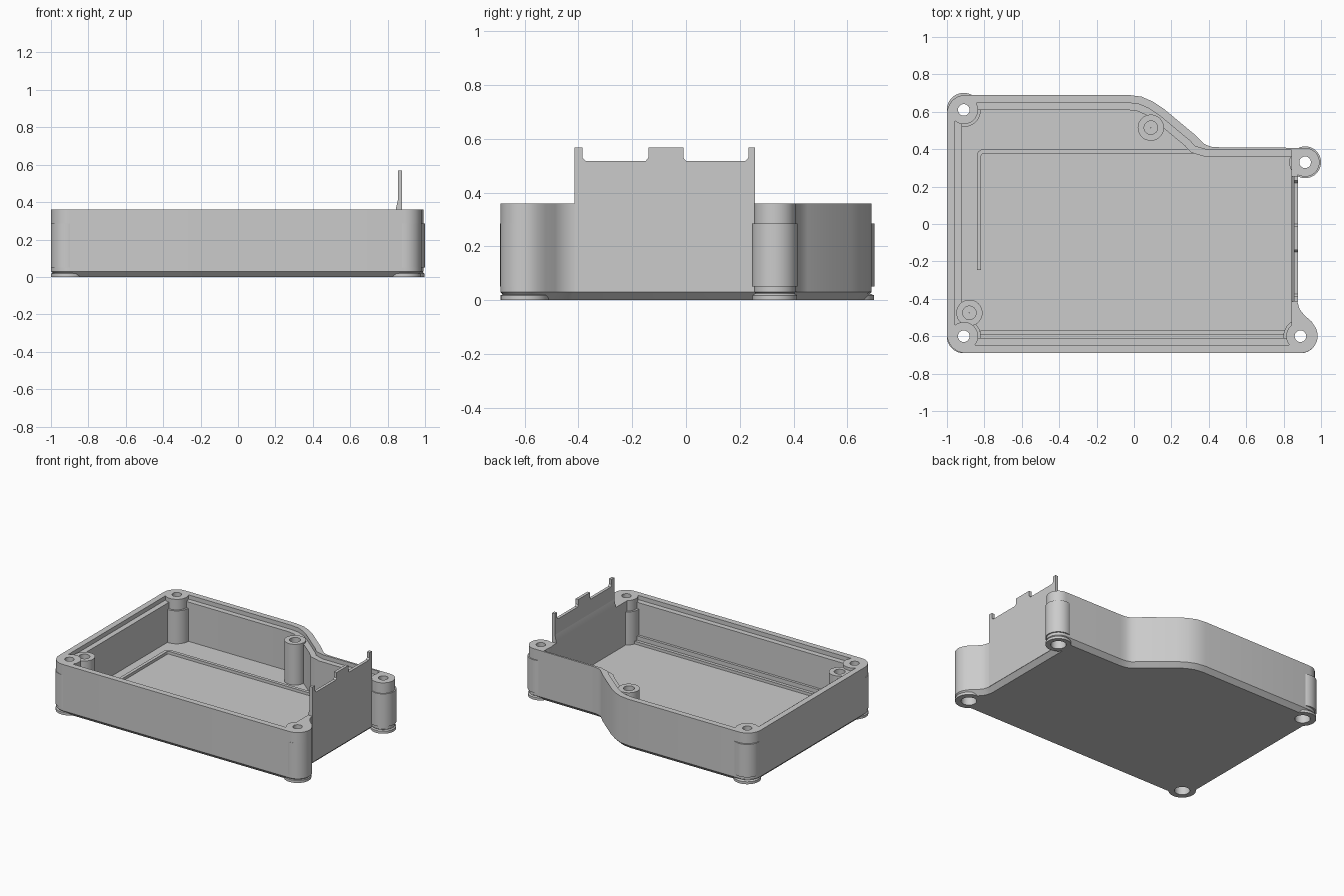
import bpy
import bmesh
import math
from mathutils import Vector

if "Cube" in bpy.data.objects:
    bpy.data.objects.remove(bpy.data.objects["Cube"], do_unlink=True)

grey = bpy.data.materials.new("plain grey")
grey.use_nodes = True
COLOUR = (0.6, 0.6, 0.6, 1)
grey.diffuse_color = COLOUR
grey.node_tree.nodes["Principled BSDF"].inputs["Base Color"].default_value = COLOUR

TOP, FLOOR, LEDGE = 0.36, 0.05, 0.33
PANEL_IN, PANEL_OUT = 0.843, 0.877
parts = []


def finish(name, bm):
    bmesh.ops.recalc_face_normals(bm, faces=bm.faces)
    mesh = bpy.data.meshes.new(name)
    bm.to_mesh(mesh)
    bm.free()
    mesh.materials.append(grey)
    obj = bpy.data.objects.new(name, mesh)
    bpy.context.collection.objects.link(obj)
    parts.append(obj)
    return obj


def loft(name, loops):
    """Closed solid through loops of equal point count."""
    bm = bmesh.new()
    rings = [[bm.verts.new(p) for p in loop] for loop in loops]
    n = len(rings[0])
    for a, b in zip(rings, rings[1:]):
        for i in range(n):
            j = (i + 1) % n
            bm.faces.new((a[i], a[j], b[j], b[i]))
    bm.faces.new(rings[0][::-1])
    bm.faces.new(rings[-1])
    return finish(name, bm)


def at_z(points, z):
    return [(x, y, z) for x, y in points]


def prism(name, points, z0, z1):
    return loft(name, [at_z(points, z0), at_z(points, z1)])


def box(name, x0, x1, y0, y1, z0, z1):
    return prism(name, [(x0, y0), (x1, y0), (x1, y1), (x0, y1)], z0, z1)


def arc(cx, cy, r, a0, a1, n=12):
    angles = [math.radians(a0 + (a1 - a0) * i / n) for i in range(n + 1)]
    return [(cx + r * math.cos(a), cy + r * math.sin(a)) for a in angles]


def lathe(name, x, y, profile, n=40):
    """Revolve a closed (radius, z) profile around a vertical axis."""
    bm = bmesh.new()
    rings = [[bm.verts.new((px, py, z)) for px, py in arc(x, y, r, 0, 360, n)[:-1]]
             for r, z in profile]
    for a, b in zip(rings, rings[1:] + rings[:1]):
        for i in range(n):
            j = (i + 1) % n
            bm.faces.new((a[i], a[j], b[j], b[i]))
    return finish(name, bm)


def inset(points, d):
    """Mitred inward offset of a counter-clockwise outline."""
    result = []
    for i, p in enumerate(points):
        p, a, b = Vector(p), Vector(points[i - 1]), Vector(points[(i + 1) % len(points)])
        u, v = (p - a).normalized(), (b - p).normalized()
        n1, n2 = Vector((-u.y, u.x)), Vector((-v.y, v.x))
        q = p + (n1 + n2) * (d / (1 + n1.dot(n2)))
        result.append((q.x, q.y))
    return result


# Outline of the case: stepped back edge, screw lugs on the right
slope = [(0.35, 0.452), (0.325, 0.478), (0.25, 0.54), (0.16, 0.615), (0.1, 0.655),
         (0.04, 0.681), (-0.03, 0.69)]
left_end = arc(-0.9, 0.59, 0.1, 90, 180) + arc(-0.9, -0.59, 0.1, 180, 270)
outline = (left_end + arc(0.89, -0.598, 0.092, -90, 30)
           + [(0.95, -0.522), (0.91, -0.487), (0.885, -0.455), (0.875, -0.42), (0.875, 0.262)]
           + arc(0.915, 0.33, 0.077, -110, 90, 20)
           + [(0.46, 0.41), (0.415, 0.413), (0.38, 0.425)] + slope)
body = loft("case_body", [at_z(inset(outline, 0.03), 0), at_z(outline, 0.03),
                          at_z(outline, TOP)])


def cavity(d):
    right = PANEL_IN + d
    return inset(left_end + [(right, -0.69), (right, 0.437), (0.4, 0.437)] + slope, d)


# Cut the cavity, the stepped rim and the screw openings
corners = {"back_right": (-0.91, 0.61), "front_right": (-0.91, -0.6),
           "front_left": (0.89, -0.6), "back_left": (0.915, 0.33)}
cutters = [prism("cavity_cutter", cavity(0.08), FLOOR, 0.5),
           prism("rim_cutter", cavity(0.042), LEDGE, 0.5)]
cutters += [prism("screw_cutter", arc(x, y, 0.058, 0, 360, 32)[:-1], -0.1, 0.5)
            for x, y in corners.values()]
for cutter in cutters:
    cutter.hide_render = True
    mod = body.modifiers.new("cut", "BOOLEAN")
    mod.operation = "DIFFERENCE"
    mod.solver = "EXACT"
    mod.object = cutter
bpy.context.view_layer.update()
graph = bpy.context.evaluated_depsgraph_get()
cut_mesh = bpy.data.meshes.new_from_object(body.evaluated_get(graph))
body.modifiers.clear()
body.data = cut_mesh
for cutter in cutters:
    parts.remove(cutter)
    bpy.data.objects.remove(cutter, do_unlink=True)

# Corner screw posts: stepped sleeve outside, counterbore below
for name, (x, y) in corners.items():
    r = 0.085 if name == "back_left" else 0.091
    lathe(name + "_post", x, y, [
        (0.05, 0), (r - 0.002, 0), (r - 0.002, 0.018), (0.074, 0.024), (0.074, 0.05),
        (r, 0.05), (r, 0.285), (0.076, 0.285), (0.076, TOP), (0.031, TOP),
        (0.031, 0.12), (0.05, 0.12)])

# Inner posts with blind holes
for name, x, y in (("back_inner_post", 0.09, 0.515), ("front_inner_post", -0.88, -0.475)):
    lathe(name, x, y, [(0.001, FLOOR - 0.01), (0.07, FLOOR - 0.01), (0.07, 0.34),
                       (0.036, 0.34), (0.036, 0.12), (0.001, 0.12)])

# Tall end panel with notched top and thicker foot
panel = [(-0.415, 0.03), (0.256, 0.03), (0.256, 0.568), (0.232, 0.568), (0.232, 0.53),
         (0.22, 0.517), (0.0, 0.517), (-0.01, 0.53), (-0.01, 0.568), (-0.14, 0.568),
         (-0.14, 0.53), (-0.15, 0.517), (-0.373, 0.517), (-0.385, 0.53),
         (-0.385, 0.568), (-0.415, 0.568)]
loft("end_panel", [[(x, y, z) for y, z in panel] for x in (0.856, PANEL_OUT)])
foot = [(PANEL_IN, 0.04), (0.87, 0.04), (0.87, 0.42), (0.857, 0.42), (PANEL_IN, TOP)]
loft("panel_foot", [[(x, y, z) for x, z in foot] for y in (-0.414, 0.255)])

# Ribs on the floor
rib_out = [(PANEL_IN, 0.4)] + arc(-0.805, 0.365, 0.035, 90, 180, 6) + [(-0.84, -0.245)]
rib_in = [(-0.817, -0.245)] + arc(-0.805, 0.365, 0.012, 180, 90, 6) + [(PANEL_IN, 0.377)]
prism("floor_rib", rib_out + rib_in, FLOOR - 0.01, FLOOR + 0.02)
box("front_rail", -0.82, 0.81, -0.612, -0.592, FLOOR - 0.01, 0.1)
box("front_rail_step", -0.82, 0.81, -0.595, -0.57, FLOOR - 0.01, 0.07)

# Smooth curved walls, keep edges crisp
bpy.ops.object.select_all(action="DESELECT")
for part in parts:
    part.select_set(True)
bpy.context.view_layer.objects.active = body
bpy.ops.object.shade_smooth_by_angle(angle=math.radians(30))
